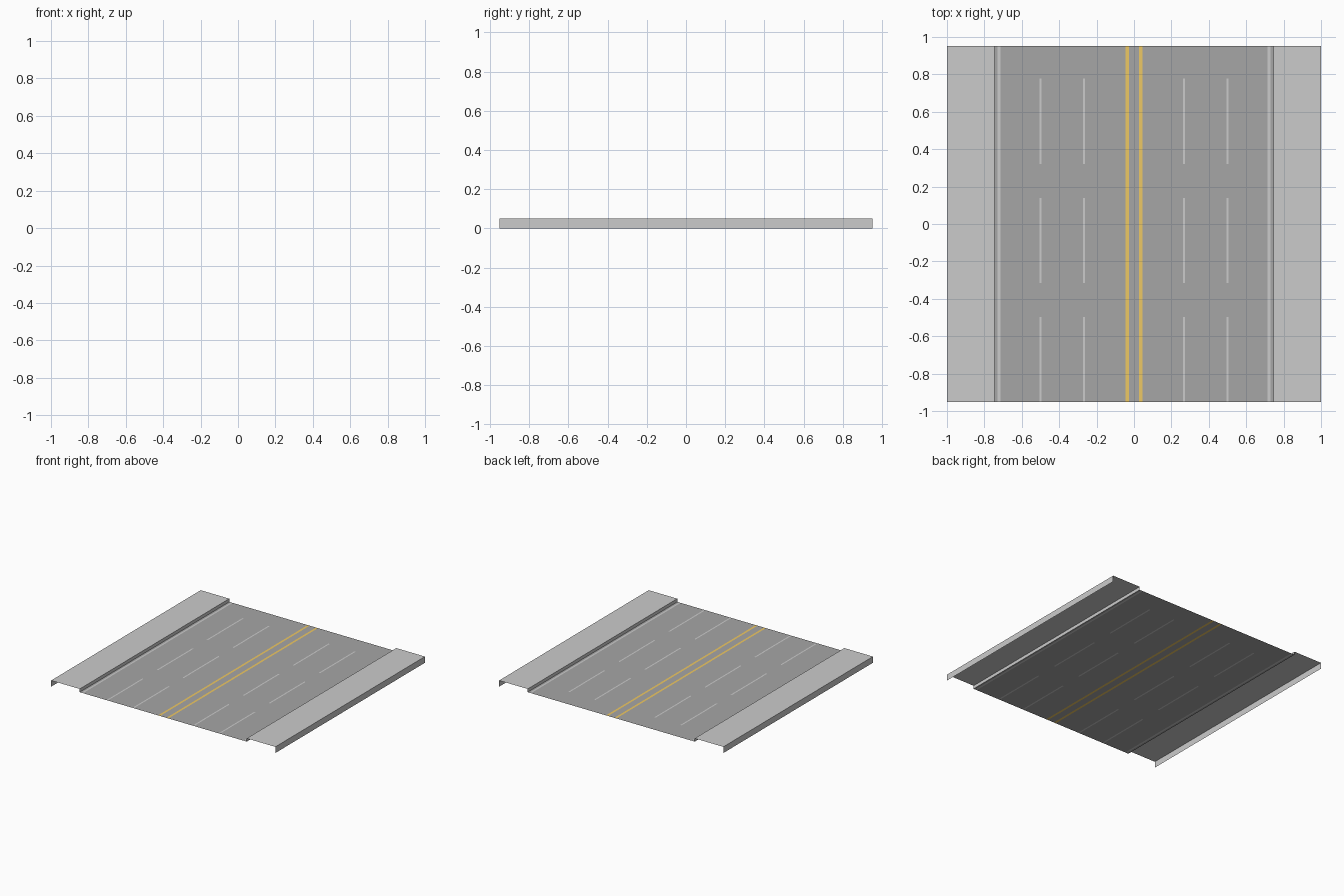
import bpy, bmesh

if "Cube" in bpy.data.objects:
    bpy.data.objects.remove(bpy.data.objects["Cube"])

HALF_Y = 0.953      # half length of the street
WALK_Z = 0.05       # pavement height
ROAD_Z = 0.024      # road height
CURB_X = 0.745      # curb position
DASHES = [(-HALF_Y, -0.497), (-0.315, 0.14), (0.322, 0.777)]


def material(name, rgb):
    mat = bpy.data.materials.new(name)
    mat.diffuse_color = (*rgb, 1)
    mat.use_nodes = True
    mat.node_tree.nodes["Principled BSDF"].inputs["Base Color"].default_value = mat.diffuse_color
    return mat


def make_object(name, quads, mat=None):
    bm = bmesh.new()
    for quad in quads:
        bm.faces.new([bm.verts.new(p) for p in quad])
    bmesh.ops.remove_doubles(bm, verts=bm.verts, dist=1e-5)
    mesh = bpy.data.meshes.new(name)
    bm.to_mesh(mesh)
    bm.free()
    obj = bpy.data.objects.new(name, mesh)
    bpy.context.collection.objects.link(obj)
    if mat:
        mesh.materials.append(mat)
    return obj


def rect(x0, x1, y0, y1):
    return [(x0, y0, ROAD_Z), (x1, y0, ROAD_Z), (x1, y1, ROAD_Z), (x0, y1, ROAD_Z)]


# Stripes on the right half, by centre, width and kind
stripes = [(0.037, 0.018, "centre"), (0.268, 0.012, "dash"),
           (0.5, 0.012, "dash"), (0.722, 0.014, "edge")]
stripes = [(-x, w, k) for x, w, k in reversed(stripes)] + stripes

# Road strips fill the space between the inlaid stripes
parts = {"road": [], "centre": [], "dash": [], "edge": []}
left = -CURB_X
for x, w, kind in stripes:
    a, b = x - w / 2, x + w / 2
    parts["road"].append(rect(left, a, -HALF_Y, HALF_Y))
    left = b
    if kind == "dash":
        for y0, y1 in DASHES:
            parts["dash"].append(rect(a, b, y0, y1))
        for (_, y0), (y1, _) in zip(DASHES, DASHES[1:] + [(HALF_Y, 0)]):
            parts["road"].append(rect(a, b, y0, y1))
    else:
        parts[kind].append(rect(a, b, -HALF_Y, HALF_Y))
parts["road"].append(rect(left, CURB_X, -HALF_Y, HALF_Y))

asphalt = material("asphalt", (0.38, 0.38, 0.38))
yellow = material("yellow_paint", (0.85, 0.58, 0.13))
white = material("white_paint", (0.8, 0.8, 0.8))

make_object("road_surface", parts["road"], asphalt)
make_object("centre_lines", parts["centre"], yellow)
make_object("lane_dashes", parts["dash"], white)
make_object("edge_lines", parts["edge"], white)

# Pavements: open profile of curb face, walking surface and outer wall
profile = [(CURB_X, ROAD_Z), (CURB_X, WALK_Z), (1, WALK_Z), (1, 0)]
for side, name in ((-1, "left_pavement"), (1, "right_pavement")):
    quads = []
    for (xa, za), (xb, zb) in zip(profile, profile[1:]):
        quad = [(side * xa, -HALF_Y, za), (side * xb, -HALF_Y, zb),
                (side * xb, HALF_Y, zb), (side * xa, HALF_Y, za)]
        quads.append(quad if side > 0 else quad[::-1])
    make_object(name, quads)
